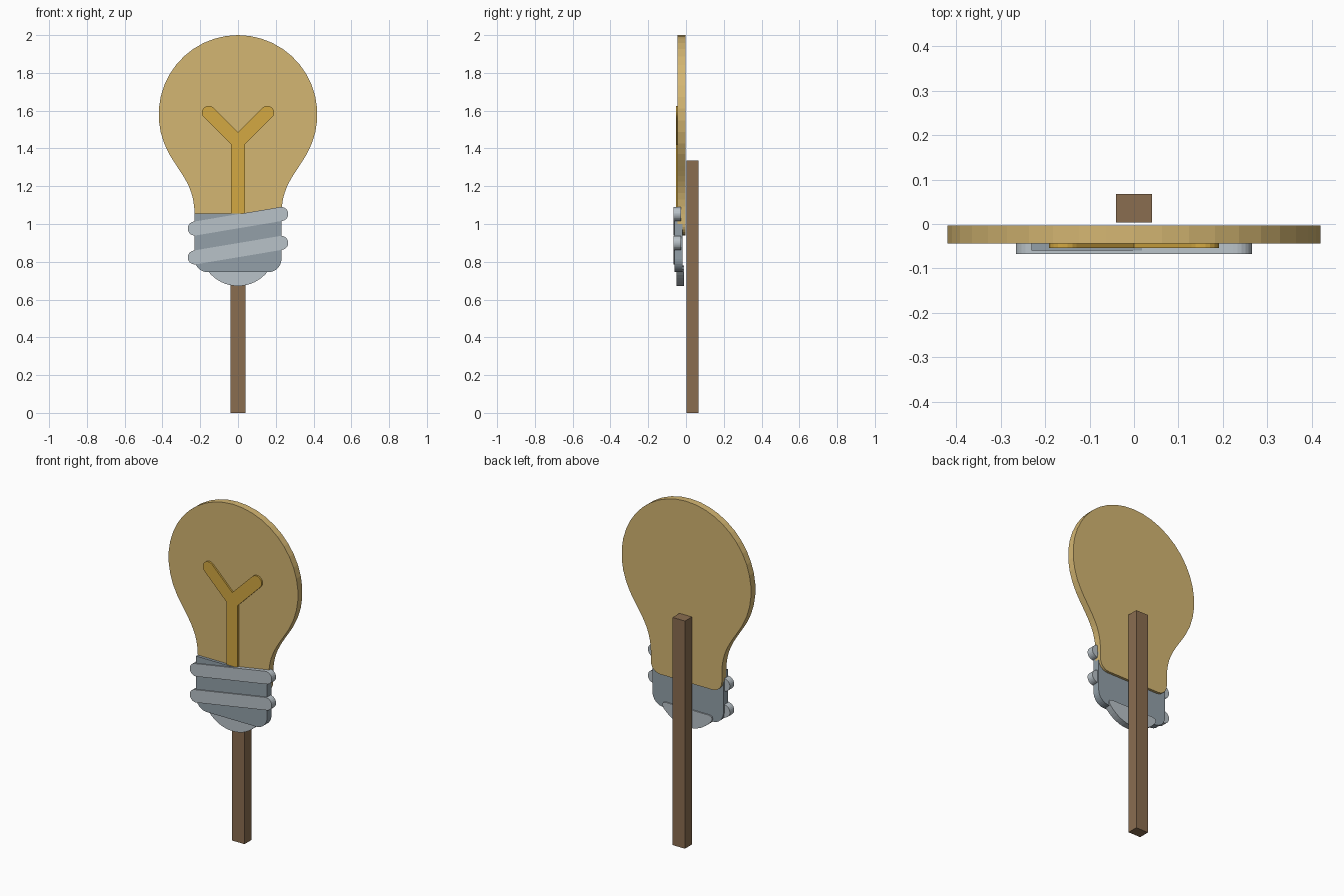
import bpy, bmesh
from math import sin, cos, radians, atan2, degrees
from mathutils import Vector
from mathutils.geometry import interpolate_bezier

cube = bpy.data.objects.get("Cube")
if cube:
    bpy.data.objects.remove(cube, do_unlink=True)


def material(name, *srgb):
    """Flat colour from 0-255 display values."""
    color = [((c / 255 + 0.055) / 1.055) ** 2.4 for c in srgb] + [1]
    mat = bpy.data.materials.new(name)
    mat.use_nodes = True
    mat.diffuse_color = color
    bsdf = next(n for n in mat.node_tree.nodes if n.type == 'BSDF_PRINCIPLED')
    bsdf.inputs["Base Color"].default_value = color
    return mat


glass = material("warm glass", 212, 182, 114)
gold = material("filament gold", 212, 169, 66)
steel = material("dark steel", 147, 160, 169)
silver = material("light steel", 185, 194, 200)
wood = material("brown wood", 138, 109, 80)


def arc(x, z, radius, start, end, steps):
    """Points along an arc, angles in degrees from +x towards +z."""
    angles = [radians(start + (end - start) * i / steps) for i in range(steps + 1)]
    return [(x + radius * cos(a), z + radius * sin(a)) for a in angles]


def curve(a, b, c, d, steps):
    pts = interpolate_bezier(*[Vector((p[0], p[1], 0)) for p in (a, b, c, d)], steps + 1)
    return [(p.x, p.y) for p in pts]


def mirrored(half):
    """Close an outline from its +x half, listed from bottom to top."""
    return half + [(-x, z) for x, z in reversed(half) if x > 1e-5]


def plate(name, outline, front, back, mat):
    """Extrude an x-z outline between two y positions."""
    bm = bmesh.new()
    face = bm.faces.new([bm.verts.new((x, front, z)) for x, z in outline])
    result = bmesh.ops.extrude_face_region(bm, geom=[face], use_keep_orig=True)
    moved = [v for v in result["geom"] if isinstance(v, bmesh.types.BMVert)]
    bmesh.ops.translate(bm, verts=moved, vec=(0, back - front, 0))
    bmesh.ops.recalc_face_normals(bm, faces=bm.faces)
    mesh = bpy.data.meshes.new(name)
    bm.to_mesh(mesh)
    bm.free()
    mesh.materials.append(mat)
    obj = bpy.data.objects.new(name, mesh)
    bpy.context.collection.objects.link(obj)
    return obj


# Glass bulb: round head, flowing neck and rounded foot
foot = arc(0.17, 1.0, 0.06, -90, 0, 6)
neck = curve((0.23, 1.05), (0.23, 1.2), (0.30, 1.26), (0.364, 1.37), 10)
head = arc(0, 1.58, 0.42, -30, 90, 14)
plate("bulb", mirrored(foot + neck + head[1:]), -0.044, -0.003, glass)

# Filament: a Y with round-ended arms
w = 0.036
arm_end = arc(0.155, 1.59, w, -45, 135, 10)
filament = [(w, 1.0), (w, 1.42)] + arm_end + [(0, 1.487)]
plate("filament", mirrored(filament), -0.054, -0.03, gold)

# Screw base with rounded lower corners
base = arc(0.16, 0.815, 0.07, -90, 0, 8) + [(0.23, 1.055)]
plate("screw_base", mirrored(base), -0.06, -0.018, steel)

# Two slanted threads
for name, left_z, right_z in (("lower_thread", 0.823, 0.9), ("upper_thread", 0.976, 1.053)):
    tilt = degrees(atan2(right_z - left_z, 0.46))
    outline = arc(0.229, right_z, 0.037, tilt - 90, tilt + 90, 12)
    outline += arc(-0.229, left_z, 0.037, tilt + 90, tilt + 270, 12)
    plate(name, outline, -0.067, -0.027, silver)

# Contact tip under the base
tip = curve((0, 0.672), (0.065, 0.672), (0.115, 0.7), (0.155, 0.745), 8)
tip += [(0.162, 0.76), (0.158, 0.774), (0.14, 0.78)]
plate("contact_tip", mirrored(tip), -0.05, -0.011, silver)

# Wooden stick behind the bulb
plate("stick", mirrored([(0.04, 0), (0.04, 1.335)]), 0.003, 0.067, wood)
